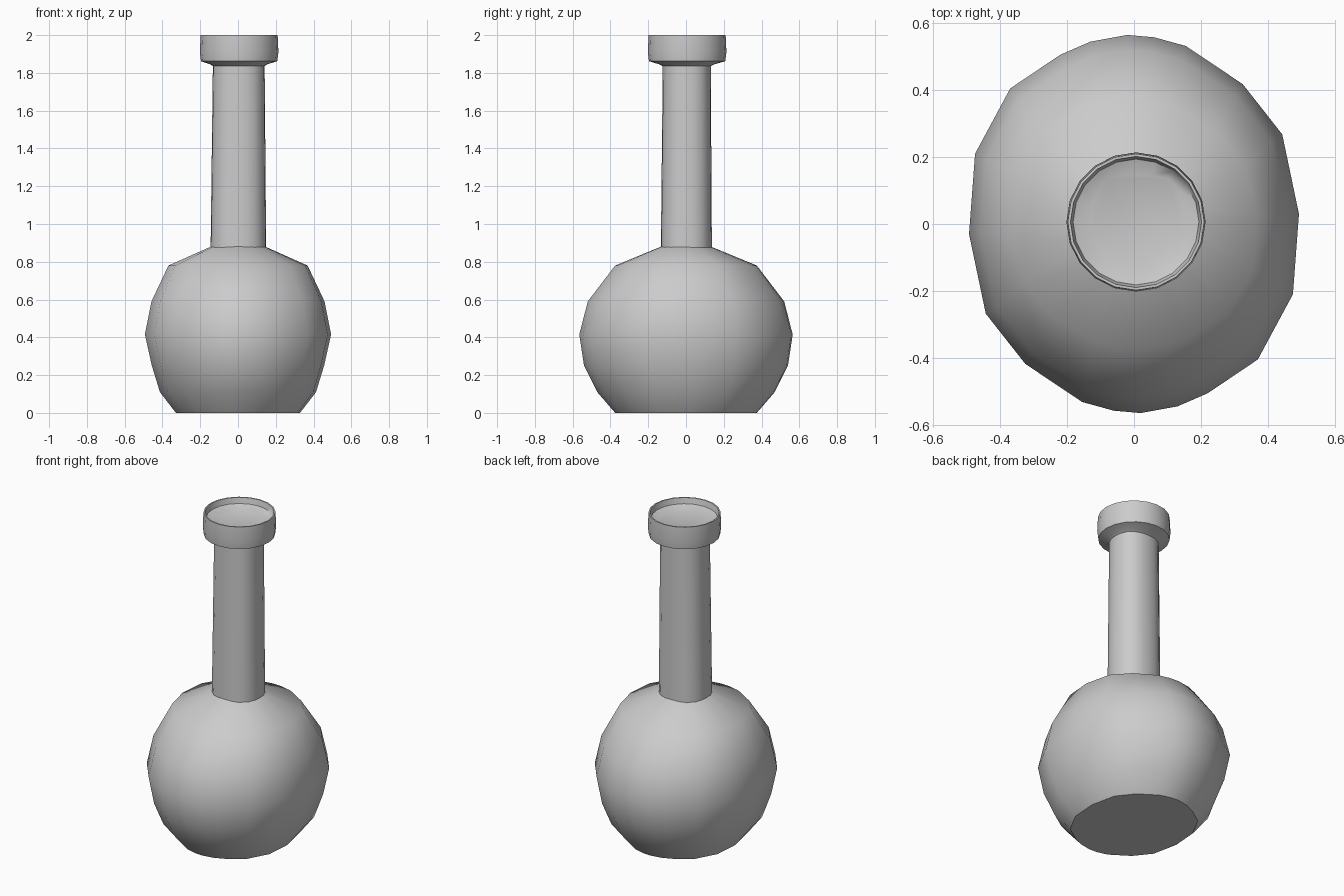
import bpy, bmesh, math

if "Cube" in bpy.data.objects:
    bpy.data.objects.remove(bpy.data.objects["Cube"])

# Irregular faceted body outline: half the points, the rest by half-turn symmetry
half = [(0.493, 0.03), (0.443, 0.268), (0.325, 0.418), (0.155, 0.532), (0.06, 0.558),
        (-0.02, 0.565), (-0.13, 0.545), (-0.22, 0.506), (-0.37, 0.405), (-0.475, 0.21)]
half = [(x / 0.495, y / 0.565) for x, y in half]
BODY = half + [(-x, -y) for x, y in half]


def rounded(n, power):
    """Unit outline between a circle (power 2) and a square."""
    pts = []
    for i in range(n):
        a = 2 * math.pi * i / n
        c, s = math.cos(a), math.sin(a)
        r = (abs(c) ** power + abs(s) ** power) ** (-1 / power)
        pts.append((c * r, s * r))
    return pts


def loft(name, sections, cap_start=False, cap_end=False, angle=48):
    """Skin sections of (outline, rx, ry, z, centre offset)."""
    bm = bmesh.new()
    rings = [[bm.verts.new((x * rx + o, y * ry + o, z)) for x, y in outline]
             for outline, rx, ry, z, o in sections]
    for a, b in zip(rings, rings[1:]):
        n = len(a)
        for i in range(n):
            j = (i + 1) % n
            bm.faces.new((a[i], a[j], b[j], b[i]))
    if cap_start:
        bm.faces.new(rings[0][::-1])
    if cap_end:
        bm.faces.new(rings[-1])
    mesh = bpy.data.meshes.new(name)
    bm.to_mesh(mesh)
    bm.free()
    obj = bpy.data.objects.new(name, mesh)
    bpy.context.collection.objects.link(obj)
    bpy.ops.object.select_all(action='DESELECT')
    obj.select_set(True)
    bpy.context.view_layer.objects.active = obj
    bpy.ops.object.shade_smooth_by_angle(angle=math.radians(angle))
    return obj


# Bulbous oval body with a flat base
body_profile = [(0.33, 0.375, 0.0), (0.415, 0.47, 0.11), (0.458, 0.54, 0.25),
                (0.495, 0.565, 0.415), (0.46, 0.52, 0.59), (0.37, 0.375, 0.78),
                (0.145, 0.133, 0.88)]
loft("body", [(BODY, rx, ry, z, 0) for rx, ry, z in body_profile], cap_start=True)

# Long, slightly tapered neck
neck = rounded(20, 2.4)
loft("neck", [(neck, 0.147, 0.135, 0.875, 0.002), (neck, 0.137, 0.127, 1.845, 0.004)])

# Collar at the mouth, with a shallow rounded-square dish in its top
ring, square = rounded(20, 2), rounded(20, 4)
loft("lip", [(neck, 0.135, 0.126, 1.835, 0.004),
             (neck, 0.15, 0.145, 1.845, 0.004),
             (ring, 0.202, 0.202, 1.862, 0.006),
             (ring, 0.208, 0.208, 1.91, 0.006),
             (ring, 0.204, 0.204, 2.0, 0.006),
             (ring, 0.196, 0.196, 2.0, 0.006),
             (ring, 0.188, 0.188, 1.965, 0.006),
             (square, 0.135, 0.135, 1.95, 0.01)], cap_end=True)
